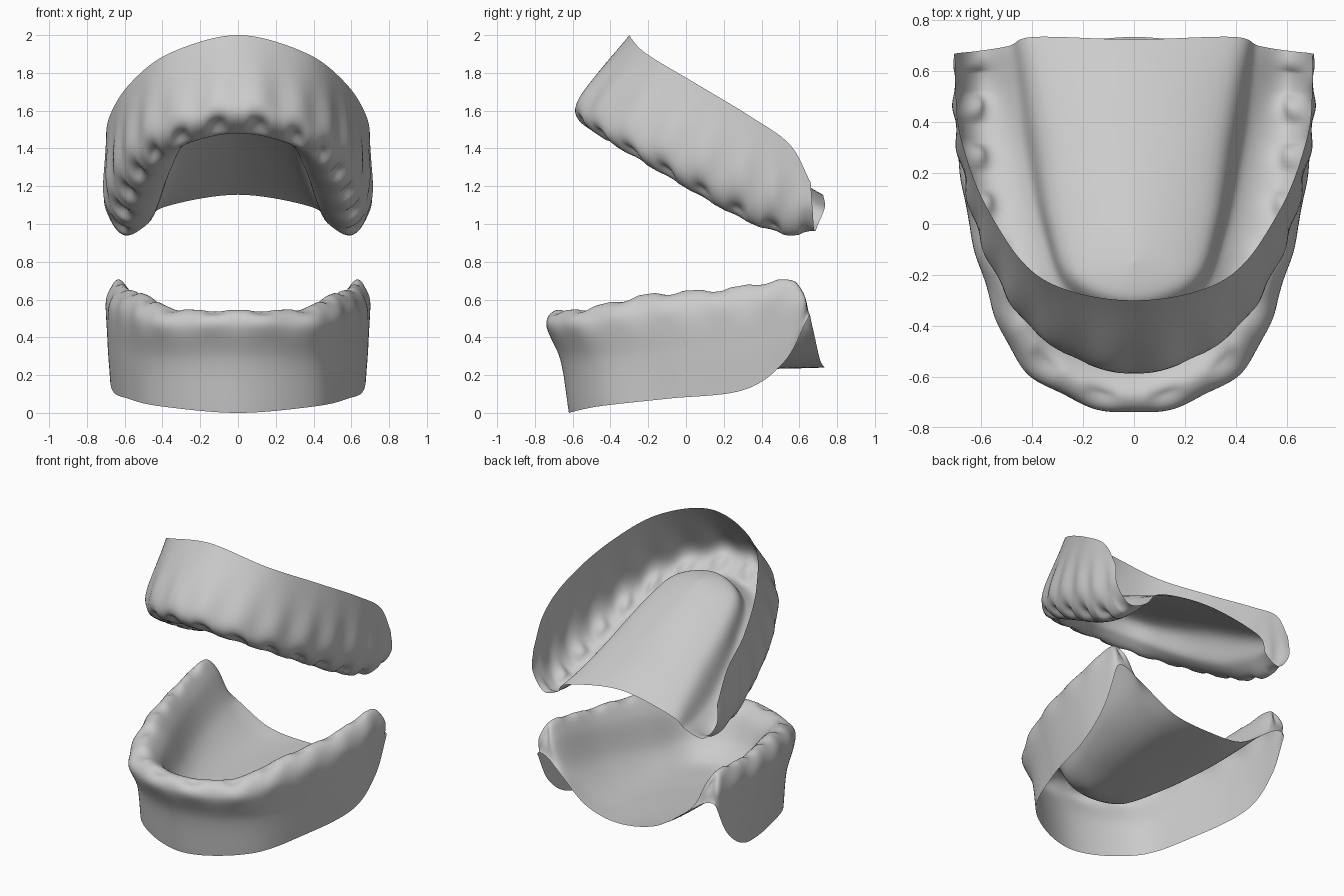
import bpy, bmesh, math
from mathutils import Vector

if "Cube" in bpy.data.objects:
    bpy.data.objects.remove(bpy.data.objects["Cube"])

NT, NS = 110, 9          # steps along the half arch, steps between guide lines


def spline(pts, u):
    """Catmull-Rom; pts carries one extra phantom point at each end."""
    i = min(int(u), len(pts) - 4)
    f = u - i
    a, b, c, d = pts[i:i + 4]
    return 0.5 * (2 * b + (c - a) * f + (2 * a - 5 * b + 4 * c - d) * f * f
                  + (3 * b - a - 3 * c + d) * f ** 3)


def flip_x(p):
    return Vector((-p.x, p.y, p.z))


def gauss(x, w):
    return math.exp(-(x / w) ** 2)


def gum_shell(name, lines, ridge, teeth, socket_s, depth, bulge_s, bulge, reverse):
    """Loft half an arch through guide lines, press in the sockets, then mirror."""
    lines = [[Vector(p) for p in ln] for ln in lines]
    rails = [[flip_x(ln[1])] + ln + [2 * ln[-1] - ln[-2]] for ln in lines]
    spans = len(lines[0]) - 1
    cols = (len(lines) - 1) * NS + 1
    grid = []
    for i in range(NT + 1):
        sec = [spline(r, i / NT * spans) for r in rails]
        sec = [2 * sec[0] - sec[1]] + sec + [flip_x(sec[-2])]
        grid.append([spline(sec, j / NS) for j in range(cols)])
    # arc length along the ridge spaces the teeth
    arc = [0.0]
    for i in range(NT):
        arc.append(arc[-1] + (grid[i + 1][ridge * NS] - grid[i][ridge * NS]).length)

    bm = bmesh.new()
    vs = [[bm.verts.new(p) for p in row] for row in grid]
    for i in range(NT):
        for j in range(cols - 1):
            q = [vs[i][j], vs[i + 1][j], vs[i + 1][j + 1], vs[i][j + 1]]
            bm.faces.new(q[::-1] if reverse else q)
    bm.normal_update()
    normals = [[v.normal.copy() for v in row] for row in vs]
    for i in range(NT + 1):
        phase = arc[i] / arc[-1] * teeth
        c = -math.cos(2 * math.pi * phase)
        fade = min(1, (1 - i / NT) * 8)
        # front sockets face outward, back sockets face along the ridge
        centre = socket_s + 0.35 * i / NT
        for j in range(cols):
            s = j / NS
            d = -depth * max(0, c + 0.3) * gauss(s - centre, 0.38)
            d += bulge * c * gauss(s - bulge_s, 0.4)
            n = normals[i][j]
            if i == 0 or j == cols - 1:
                n.x = 0
            vs[i][j].co += n * d * fade
    for row in [vs[0]] + [[r[-1] for r in vs]]:
        for v in row:
            v.co.x = 0
    me = bpy.data.meshes.new(name)
    bm.to_mesh(me)
    bm.free()
    for p in me.polygons:
        p.use_smooth = True
    ob = bpy.data.objects.new(name, me)
    bpy.context.collection.objects.link(ob)
    m = ob.modifiers.new("mirror", 'MIRROR')
    m.use_clip = True
    m.merge_threshold = 0.0005
    return ob


# Upper gum: lip rim, bulge, ridge, inner ridge, palate edge, midline
upper = [
    [(0, -.30, 2.0), (.36, -.215, 1.905), (.57, .05, 1.745), (.68, .34, 1.57), (.70, .55, 1.42), (.70, .66, 1.22)],
    [(0, -.585, 1.64), (.375, -.435, 1.55), (.59, -.10, 1.39), (.69, .30, 1.20), (.70, .52, 1.10), (.70, .67, 1.08)],
    [(0, -.49, 1.49), (.335, -.37, 1.41), (.515, -.08, 1.24), (.595, .28, 1.04), (.605, .52, .945), (.61, .68, .965)],
    [(0, -.38, 1.50), (.26, -.28, 1.44), (.37, -.03, 1.27), (.44, .30, 1.08), (.47, .53, 1.01), (.49, .70, 1.0)],
    [(0, -.29, 1.58), (.21, -.20, 1.54), (.29, .01, 1.43), (.33, .32, 1.28), (.36, .55, 1.17), (.39, .735, 1.09)],
    [(0, -.15, 1.58), (0, -.05, 1.54), (0, .14, 1.45), (0, .38, 1.33), (0, .57, 1.24), (0, .725, 1.155)],
]
gum_shell("upper_gum", upper, 2, 7.6, 1.6, .026, .85, .008, True)

# Lower gum: base rim, wall, bulge, ridge, inner ridge, inner wall, floor edge, midline
lower = [
    [(0, -.62, 0), (.41, -.46, .035), (.58, -.10, .075), (.665, .30, .12), (.68, .52, .27), (.68, .645, .50)],
    [(0, -.665, .28), (.40, -.51, .28), (.59, -.14, .31), (.68, .26, .35), (.69, .55, .43), (.675, .65, .51)],
    [(0, -.745, .47), (.41, -.59, .47), (.585, -.23, .53), (.68, .22, .57), (.69, .575, .61), (.655, .653, .52)],
    [(0, -.68, .545), (.345, -.535, .555), (.505, -.20, .63), (.60, .20, .66), (.64, .565, .70), (.62, .657, .515)],
    [(0, -.58, .49), (.27, -.46, .49), (.41, -.16, .54), (.52, .21, .58), (.575, .58, .63), (.57, .662, .49)],
    [(0, -.48, .33), (.22, -.38, .32), (.33, -.10, .33), (.42, .24, .37), (.46, .55, .41), (.46, .68, .41)],
    [(0, -.36, .24), (.14, -.27, .23), (.20, -.03, .24), (.24, .28, .25), (.26, .56, .265), (.26, .71, .28)],
    [(0, -.25, .22), (0, -.15, .22), (0, .03, .22), (0, .31, .23), (0, .56, .235), (0, .735, .24)],
]
gum_shell("lower_gum", lower, 3, 7.0, 2.85, .014, 2.1, .006, False)
